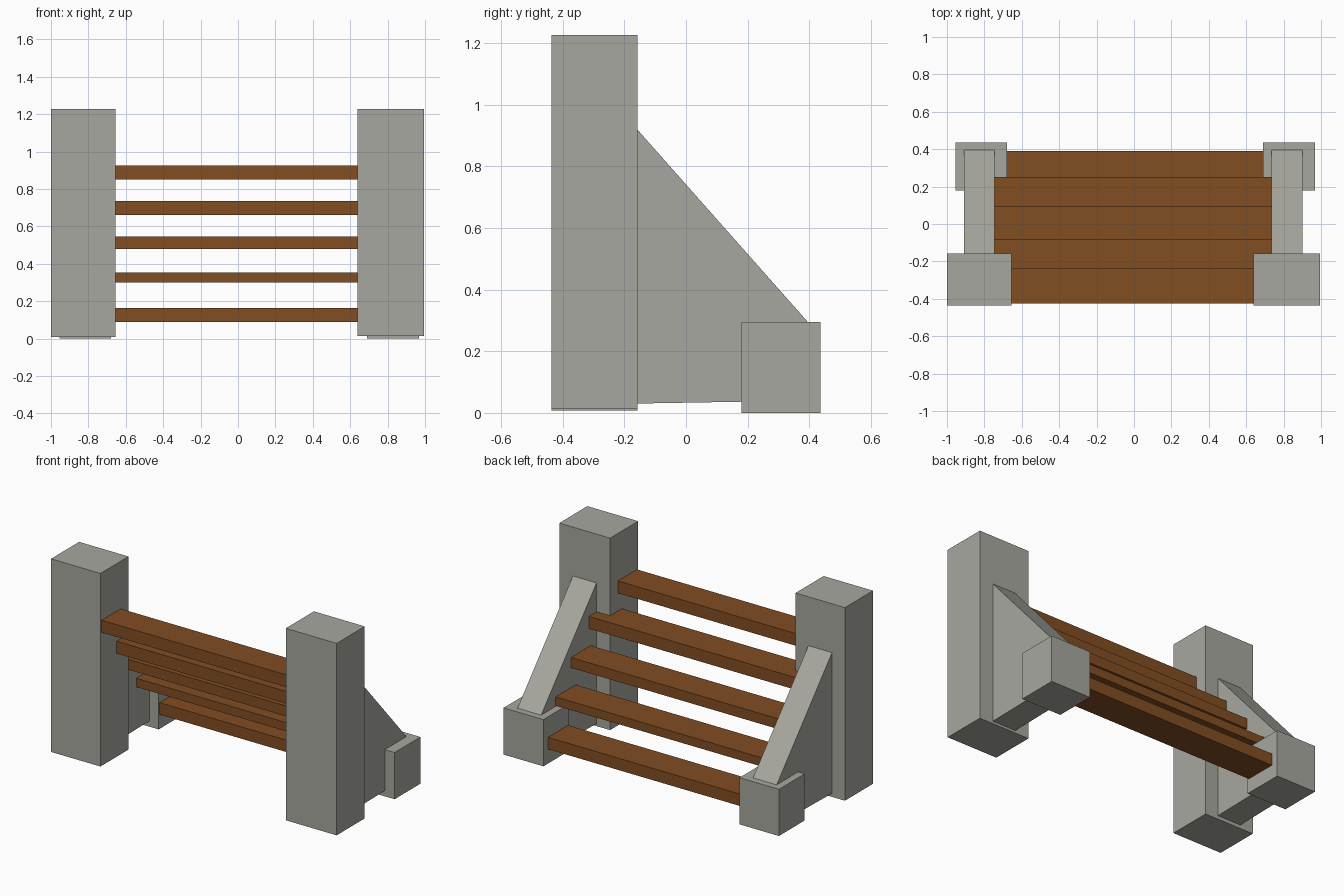
import bpy, bmesh

if "Cube" in bpy.data.objects:
    bpy.data.objects.remove(bpy.data.objects["Cube"])

def material(name, rgb):
    m = bpy.data.materials.new(name)
    m.diffuse_color = (*rgb, 1)
    m.use_nodes = True
    m.node_tree.nodes["Principled BSDF"].inputs["Base Color"].default_value = m.diffuse_color
    return m

stone = material("grey stone", (0.39, 0.39, 0.35))
wood = material("brown wood", (0.22, 0.075, 0.016))

def prism(name, profile, x0, x1, mat):
    """Extrude a (y, z) profile from x0 to x1."""
    bm = bmesh.new()
    face = bm.faces.new([bm.verts.new((x0, y, z)) for y, z in profile])
    ext = bmesh.ops.extrude_face_region(bm, geom=[face])
    moved = [v for v in ext["geom"] if isinstance(v, bmesh.types.BMVert)]
    bmesh.ops.translate(bm, verts=moved, vec=(x1 - x0, 0, 0))
    bmesh.ops.recalc_face_normals(bm, faces=bm.faces)
    me = bpy.data.meshes.new(name)
    bm.to_mesh(me)
    bm.free()
    me.materials.append(mat)
    ob = bpy.data.objects.new(name, me)
    bpy.context.collection.objects.link(ob)
    return ob

def box(name, x, y, z, mat):
    prism(name, [(y[0], z[0]), (y[1], z[0]), (y[1], z[1]), (y[0], z[1])], *x, mat)

# Side supports: tall post, sloped wall and low end block (slightly uneven sides)
sides = {
    "left": ((-1.0, -0.655), (-0.91, -0.745), (-0.955, -0.68), 0.008),
    "right": ((0.64, 0.995), (0.735, 0.90), (0.69, 0.968), 0.015),
}
wall = [(-0.18, 0.03), (0.40, 0.04), (0.40, 0.29), (-0.16, 0.922), (-0.18, 0.922)]
for side, (post_x, wall_x, block_x, base) in sides.items():
    box(f"{side}_post", post_x, (-0.437, -0.157), (base, 1.227), stone)
    prism(f"{side}_sloped_wall", wall, *wall_x, stone)
    box(f"{side}_end_block", block_x, (0.18, 0.437), (0, 0.295), stone)

# Wooden treads, highest at the front
treads = [
    (-0.425, -0.235, 0.85, 0.927),
    (-0.275, -0.08, 0.66, 0.737),
    (-0.10, 0.097, 0.48, 0.545),
    (0.05, 0.25, 0.30, 0.355),
    (0.19, 0.39, 0.09, 0.165),
]
for i, (y0, y1, z0, z1) in enumerate(treads, 1):
    box(f"tread_{i}", (-0.78, 0.77), (y0, y1), (z0, z1), wood)
